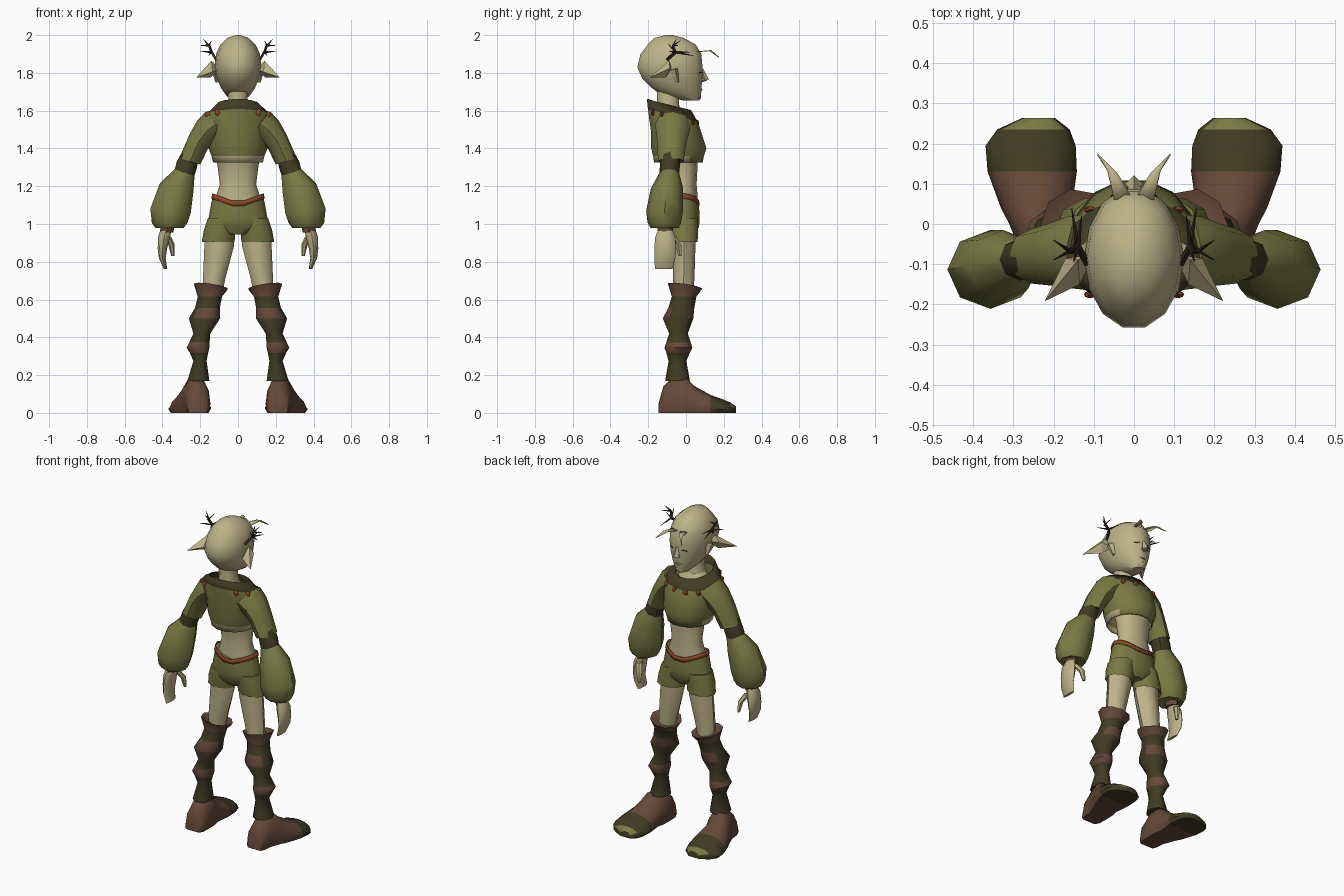
import bpy, bmesh, math
from mathutils import Vector, Matrix

cube = bpy.data.objects.get("Cube")
if cube:
    bpy.data.objects.remove(cube, do_unlink=True)


def material(name, r, g, b):
    m = bpy.data.materials.new(name)
    m.use_nodes = True
    m.diffuse_color = (r, g, b, 1)
    bsdf = m.node_tree.nodes["Principled BSDF"]
    bsdf.inputs["Base Color"].default_value = (r, g, b, 1)
    bsdf.inputs["Roughness"].default_value = 0.9
    return m


SKIN = material("pale skin", .51, .45, .25)
OLIVE = material("olive cloth", .19, .195, .058)
DARK = material("dark moss cloth", .05, .044, .017)
BROWN = material("brown leather", .13, .066, .041)
RUST = material("rust trim", .25, .065, .018)
TWIG = material("dark twig", .03, .02, .012)


def finish(name, bm, mats, rule=None, mirror=False, angle=45, thick=0):
    """Turn a bmesh into a shaded object, optionally mirrored across x."""
    bmesh.ops.recalc_face_normals(bm, faces=bm.faces)
    if rule:
        for f in bm.faces:
            f.material_index = rule(f.calc_center_median())
    me = bpy.data.meshes.new(name)
    bm.to_mesh(me)
    bm.free()
    ob = bpy.data.objects.new(name, me)
    bpy.context.collection.objects.link(ob)
    for m in mats:
        me.materials.append(m)
    bpy.ops.object.select_all(action='DESELECT')
    ob.select_set(True)
    bpy.context.view_layer.objects.active = ob
    bpy.ops.object.shade_smooth_by_angle(angle=math.radians(angle))
    if thick:
        s = ob.modifiers.new("thickness", 'SOLIDIFY')
        s.thickness = thick
    if mirror:
        ob.modifiers.new("mirror", 'MIRROR')
    return ob


def skin_rings(bm, loops, cap):
    """Bridge successive loops of points with quads."""
    rows = [[bm.verts.new(p) for p in loop] for loop in loops]
    n = len(rows[0])
    for a, b in zip(rows, rows[1:]):
        for i in range(n):
            j = (i + 1) % n
            bm.faces.new((a[i], a[j], b[j], b[i]))
    if cap:
        bm.faces.new(rows[0])
        bm.faces.new(rows[-1])


def ring(n, x, y, z, rx, ry, tx=0, ty=0, dip=0):
    """Ellipse around z; tx and ty slope it, dip raises its sides."""
    out = []
    for i in range(n):
        a = math.tau * i / n
        dx, dy = rx * math.cos(a), ry * math.sin(a)
        out.append((x + dx, y + dy, z + tx * dx + ty * dy + dip * abs(math.cos(a))))
    return out


def loft(name, rings, mats, n=8, cap=True, **kw):
    bm = bmesh.new()
    skin_rings(bm, [ring(n, *r) for r in rings], cap)
    return finish(name, bm, mats, **kw)


def stick(bm, a, b, r0, r1, sides=4):
    """Tapered stick between two points."""
    a, b = Vector(a), Vector(b)
    d = b - a
    m = Matrix.Translation((a + b) / 2) @ d.to_track_quat('Z', 'Y').to_matrix().to_4x4()
    bmesh.ops.create_cone(bm, cap_ends=True, segments=sides, radius1=r0, radius2=r1,
                          depth=d.length, matrix=m)


def blob(bm, at, size):
    m = Matrix.Translation(at) @ Matrix.Diagonal((*size, 1))
    bmesh.ops.create_icosphere(bm, subdivisions=1, radius=1, matrix=m)


# Head and neck
loft("head", [(0, -.09, 2, .012, .02), (0, -.09, 1.985, .055, .08), (0, -.075, 1.95, .093, .13),
              (0, -.08, 1.9, .116, .165), (0, -.085, 1.83, .124, .177),
              (0, -.073, 1.77, .11, .163), (0, -.05, 1.72, .09, .135),
              (0, -.025, 1.685, .066, .108), (0, .025, 1.655, .035, .048)], [SKIN], n=14)
loft("neck", [(0, -.095, 1.74, .055, .065), (0, -.095, 1.64, .05, .06),
              (0, -.09, 1.57, .075, .07)], [SKIN], n=10)

bm = bmesh.new()
stick(bm, (0, .085, 1.82), (0, .1, 1.76), .007, .022)
blob(bm, (0, .088, 1.765), (.02, .026, .014))
blob(bm, (0, .062, 1.675), (.03, .022, .02))
blob(bm, (0, .074, 1.712), (.028, .016, .007))
finish("nose_lips_and_chin", bm, [SKIN])

# Thin eye lines
bm = bmesh.new()
stick(bm, (.025, .084, 1.805), (.058, .069, 1.8), .003, .002)
finish("eye_lines", bm, [TWIG], mirror=True)

# Leaf-shaped ears sweeping out and back, with a small lobe
bm = bmesh.new()
middle = [(.14, -.09, 1.865), (.17, -.085, 1.825), (.145, -.11, 1.775), (.135, -.15, 1.805)]
verts = [bm.verts.new(p) for p in middle]
tip = bm.verts.new((.222, -.192, 1.775))
root = bm.verts.new((.1, -.075, 1.82))
for i in range(4):
    j = (i + 1) % 4
    bm.faces.new((verts[i], verts[j], tip))
    bm.faces.new((verts[j], verts[i], root))
stick(bm, (.118, -.065, 1.82), (.112, -.045, 1.75), .025, .008)
finish("ears", bm, [SKIN], mirror=True, angle=30)

# Flat bent forehead spikes
bm = bmesh.new()
inner, outer, bend, tip = [bm.verts.new(p) for p in (
    (.005, .065, 1.915), (.05, .06, 1.915), (.065, .135, 1.92), (.09, .175, 1.885))]
bend2 = bm.verts.new((.04, .125, 1.92))
bm.faces.new((inner, outer, bend, bend2))
bm.faces.new((bend2, bend, tip))
finish("forehead_spikes", bm, [SKIN], mirror=True, thick=.005)

# Branching twigs above the ears
bm = bmesh.new()
root, fork, crown = (.115, -.1, 1.87), (.14, -.055, 1.91), (.155, -.07, 1.945)
stick(bm, root, fork, .009, .008)
stick(bm, fork, crown, .008, .006)
for end in ((.185, -.05, 1.98), (.14, -.03, 1.97), (.2, -.04, 1.945)):
    stick(bm, crown, end, .006, .001)
for end in ((.155, .04, 1.89), (.2, -.09, 1.915), (.15, -.095, 1.955), (.13, .02, 1.91)):
    stick(bm, fork, end, .007, .001)
finish("twigs", bm, [TWIG], mirror=True)

# Torso under the clothing
loft("torso", [(0, -.01, 1.06, .12, .07), (0, -.01, 1.14, .118, .072), (0, -.01, 1.21, .096, .066),
               (0, -.012, 1.32, .11, .074), (0, -.04, 1.45, .13, .1),
               (0, -.08, 1.56, .11, .08), (0, -.09, 1.61, .06, .06)], [SKIN], n=12)

# Cropped shirt with a dark collar and pale hem
COLLAR = (0, -.07, 1.575, .175, .135, 0, -.25)
loft("shirt", [(0, -.09, 1.632, .115, .12, 0, -.25), COLLAR, (0, -.055, 1.5, .165, .135),
               (0, -.038, 1.4, .156, .15), (0, -.04, 1.36, .14, .138),
               (0, -.04, 1.325, .132, .132)], [OLIVE, DARK, SKIN], n=14, cap=False, thick=.008,
     rule=lambda c: 1 if c.z > 1.585 - .25 * (c.y + .08) else 2 if c.z < 1.35 and c.y < .03 else 0)

# Rust ornaments along the collar edge
bm = bmesh.new()
for i, p in enumerate(ring(14, *COLLAR)):
    if i not in (0, 7, 10, 11):
        blob(bm, Vector(p) - Vector((0, 0, .01)), (.017, .01, .02))
finish("collar_beads", bm, [RUST])

# Sleeves, elbow wraps and puffed cuffs
loft("upper_sleeves", [(.115, -.07, 1.53, .055, .095, 1.2), (.168, -.07, 1.49, .048, .088, 1.2),
                       (.208, -.075, 1.437, .049, .078, .75), (.255, -.08, 1.332, .056, .068, .3),
                       (.255, -.08, 1.345, .04, .05, .3)], [OLIVE], mirror=True)
loft("elbow_wraps", [(.25, -.083, 1.37, .045, .05, .3), (.272, -.085, 1.31, .052, .053, .4),
                     (.29, -.09, 1.25, .05, .052, .4)], [DARK], mirror=True)
loft("puffed_sleeves", [(.28, -.088, 1.275, .05, .05, .4), (.325, -.1, 1.19, .088, .085, .3),
                        (.357, -.113, 1.07, .107, .098, .1), (.362, -.115, 1.005, .094, .088),
                        (.362, -.113, .98, .075, .075), (.37, -.11, .985, .03, .03)],
     [OLIVE], mirror=True)
loft("wrist_bands", [(.372, -.11, .995, .036, .042), (.378, -.11, .955, .036, .042)],
     [BROWN], mirror=True)

# Mitten-like curled hands with thumbs
loft("hands", [(.378, -.11, .98, .028, .034), (.392, -.11, .93, .032, .053),
               (.4, -.11, .87, .025, .058), (.401, -.112, .82, .018, .056),
               (.384, -.118, .762, .009, .046)], [SKIN], mirror=True)
loft("thumbs", [(.375, -.07, .935, .02, .02), (.352, -.04, .89, .017, .018),
                (.345, -.032, .83, .008, .01)], [SKIN], n=6, mirror=True)

# Shorts and waistband
loft("shorts_seat", [(0, -.015, 1.1, .134, .085, 0, 0, .05), (0, -.015, 1.03, .156, .09),
                     (0, -.012, .985, .165, .083), (0, -.012, .945, .06, .06)], [OLIVE], n=14)
loft("shorts_legs", [(.085, -.012, 1.03, .075, .08), (.097, -.01, .97, .083, .078),
                     (.105, -.005, .905, .087, .07), (.105, -.005, .92, .07, .055)],
     [OLIVE], n=10, mirror=True)
loft("waistband", [(0, -.015, 1.112, .136, .087, 0, 0, .05), (0, -.015, 1.085, .142, .09, 0, 0, .05)],
     [RUST], n=14, cap=False, thick=.004)

# Thighs and crumpled boots
loft("thighs", [(.1, -.01, .98, .078, .065), (.1, -.01, .88, .078, .06),
                (.125, -.012, .72, .06, .057), (.14, -.012, .6, .05, .05)], [SKIN], mirror=True)
loft("boot_shafts", [(.142, -.008, .655, .06, .06, .15, -.15), (.142, -.005, .67, .092, .093, .15, -.15),
                     (.147, -.01, .615, .066, .066), (.16, -.025, .555, .068, .07),
                     (.175, -.042, .5, .085, .082), (.19, -.04, .42, .046, .05),
                     (.203, -.04, .372, .056, .066), (.21, -.04, .345, .062, .075),
                     (.205, -.042, .318, .05, .063), (.2, -.045, .275, .036, .048),
                     (.208, -.045, .17, .06, .066)], [DARK, BROWN], n=9, mirror=True, angle=50,
     rule=lambda c: int(c.z > .63 or .5 < c.z < .54 and abs(c.y + .03) > .03 or .32 < c.z < .365))

# Shoes: sections from heel to toe, flattened at the sole
bm = bmesh.new()
loops = []
for y, x, top, rx in ((-.145, .215, .05, .05), (-.12, .213, .14, .064), (-.07, .214, .19, .068),
                      (0, .228, .19, .082), (.04, .243, .145, .088), (.13, .253, .095, .111),
                      (.195, .257, .072, .112), (.235, .25, .055, .09), (.264, .237, .035, .04)):
    rz = top * .75
    loops.append([(x + rx * math.cos(a), y, max(0, top - rz + rz * math.sin(a)))
                  for a in (math.tau * i / 12 for i in range(12))])
skin_rings(bm, loops, True)
finish("shoes", bm, [BROWN, DARK, OLIVE], mirror=True, angle=50,
       rule=lambda c: 2 if c.y > .24 and c.z > .03 else int(c.y > .13))
